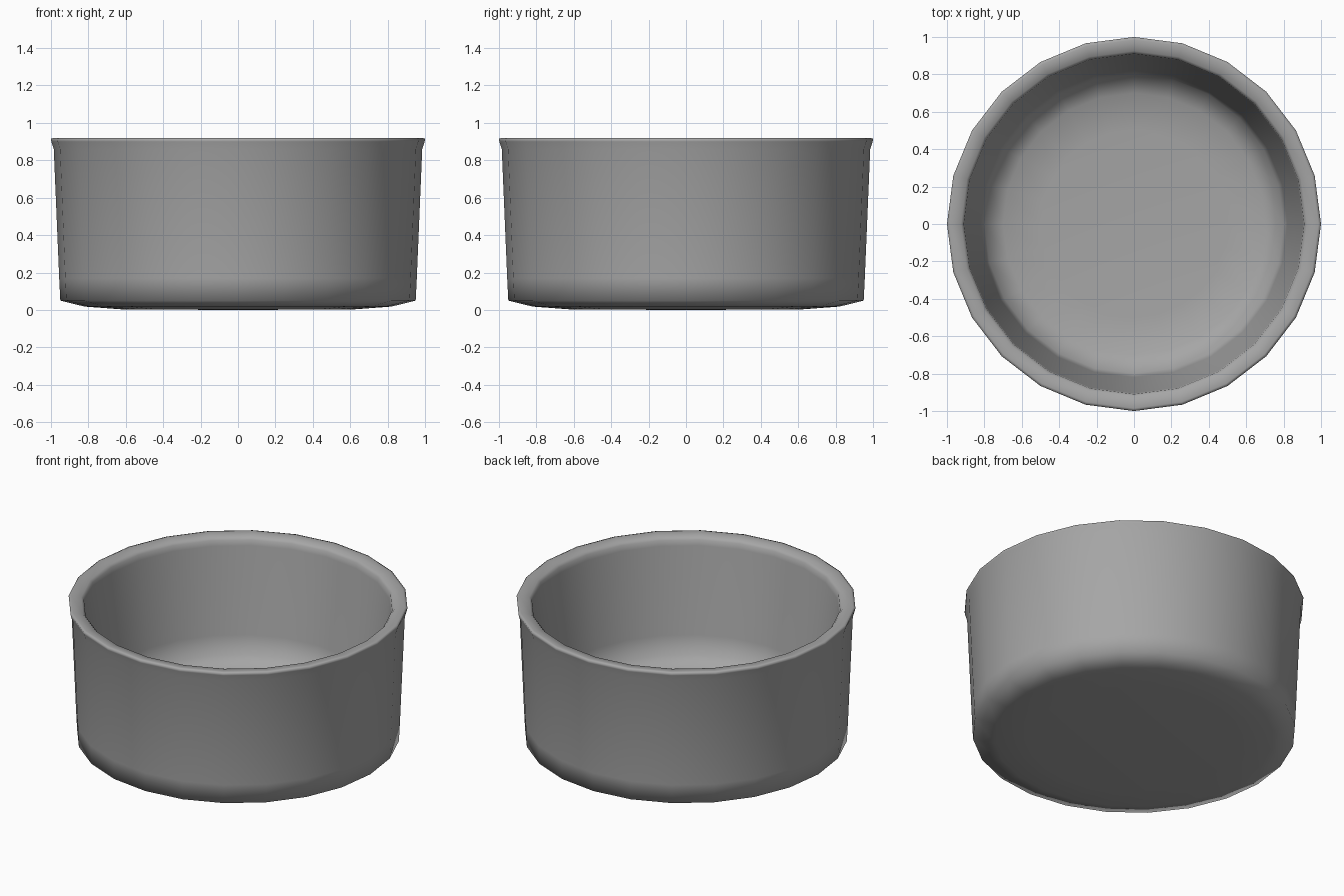
import bpy, bmesh, math

cube = bpy.data.objects.get("Cube")
if cube:
    bpy.data.objects.remove(cube, do_unlink=True)

SIDES = 24

# Grey glaze
grey = bpy.data.materials.new("grey_glaze")
grey.use_nodes = True
colour = (0.38, 0.38, 0.38, 1)
grey.diffuse_color = colour
grey.node_tree.nodes["Principled BSDF"].inputs["Base Color"].default_value = colour

# Half section (radius, height): underside, outer wall, rim, inner wall, floor
outside = [(0, 0), (0.62, 0.003), (0.82, 0.018), (0.95, 0.05), (0.956, 0.17), (0.985, 0.86)]
rim = [(0.998, 0.9), (1, 0.915), (0.985, 0.92), (0.925, 0.91), (0.91, 0.895)]
inside = [(0.905, 0.86), (0.82, 0.32), (0.8, 0.2), (0.7, 0.145), (0.5, 0.13), (0, 0.125)]
profile = outside + rim + inside

# Bowl: the section spun round the upright axis
bm = bmesh.new()
verts = [bm.verts.new((r, 0, z)) for r, z in profile]
edges = [bm.edges.new(pair) for pair in zip(verts, verts[1:])]
bmesh.ops.spin(bm, geom=verts + edges, cent=(0, 0, 0), axis=(0, 0, 1),
               angle=math.tau, steps=SIDES, use_duplicate=False)
bmesh.ops.remove_doubles(bm, verts=bm.verts, dist=0.0005)
bmesh.ops.recalc_face_normals(bm, faces=bm.faces)
for face in bm.faces:
    face.smooth = True

mesh = bpy.data.meshes.new("bowl")
bm.to_mesh(mesh)
bm.free()
mesh.materials.append(grey)
bowl = bpy.data.objects.new("bowl", mesh)
bpy.context.collection.objects.link(bowl)
